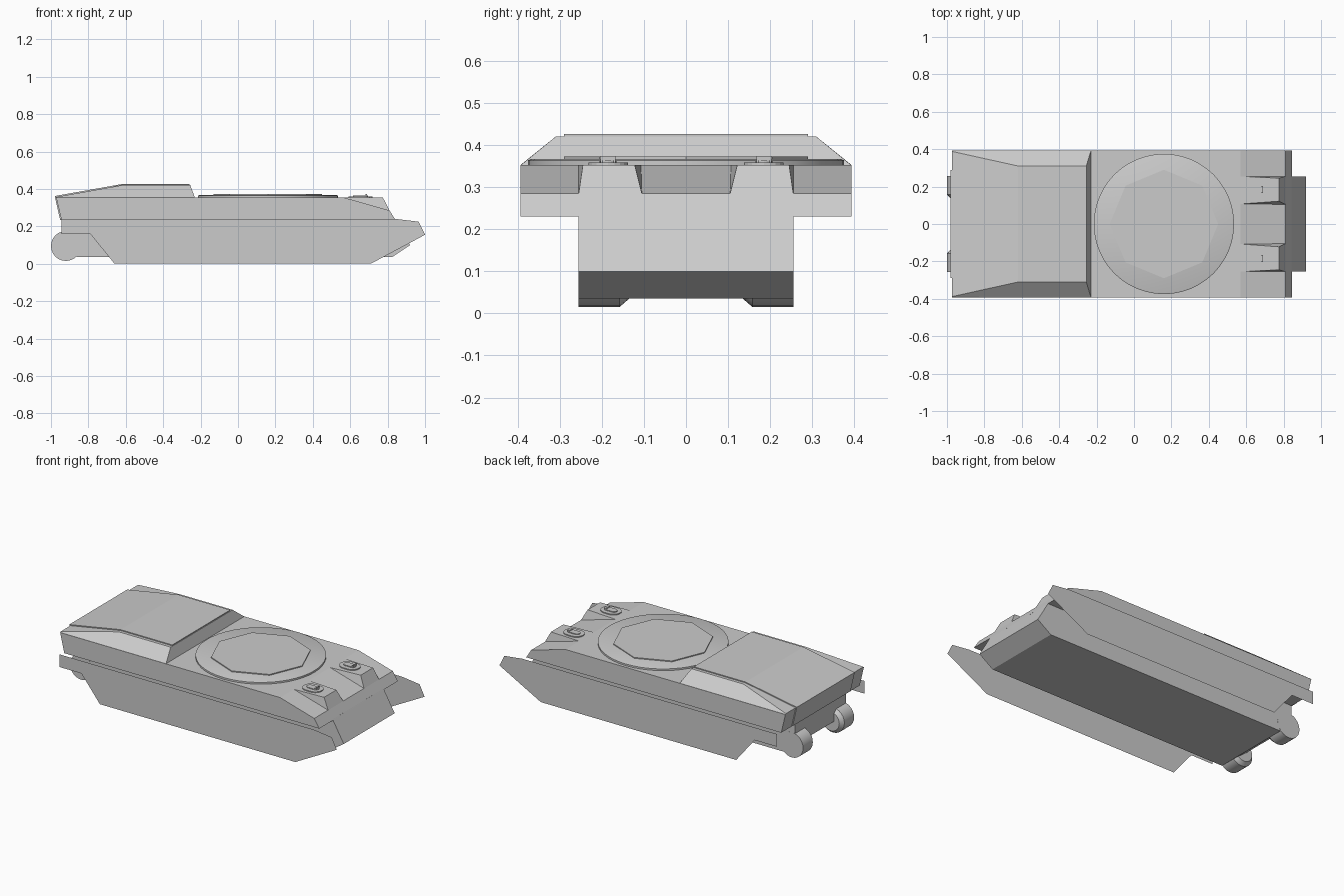
import bpy, bmesh, math

if "Cube" in bpy.data.objects:
    bpy.data.objects.remove(bpy.data.objects["Cube"])


def finish(name, bm, smooth=False):
    bmesh.ops.recalc_face_normals(bm, faces=bm.faces)
    me = bpy.data.meshes.new(name)
    bm.to_mesh(me)
    bm.free()
    ob = bpy.data.objects.new(name, me)
    bpy.context.collection.objects.link(ob)
    if smooth:
        bpy.ops.object.select_all(action='DESELECT')
        ob.select_set(True)
        bpy.context.view_layer.objects.active = ob
        bpy.ops.object.shade_smooth_by_angle(angle=math.radians(30))
    return ob


def loft(name, rings, smooth=False):
    """Closed solid through rings of equal point count."""
    bm = bmesh.new()
    loops = [[bm.verts.new(p) for p in r] for r in rings]
    n = len(loops[0])
    for a, b in zip(loops, loops[1:]):
        for i in range(n):
            j = (i + 1) % n
            bm.faces.new((a[i], a[j], b[j], b[i]))
    bm.faces.new(loops[0])
    bm.faces.new(loops[-1][::-1])
    return finish(name, bm, smooth)


def prism(name, profile, y0, y1):
    """Extrude an x-z profile along y."""
    return loft(name, [[(x, y, z) for x, z in profile] for y in (y0, y1)])


def hull(name, pts):
    bm = bmesh.new()
    for p in pts:
        bm.verts.new(p)
    bmesh.ops.convex_hull(bm, input=bm.verts[:])
    bmesh.ops.dissolve_limit(bm, angle_limit=0.01, verts=bm.verts[:], edges=bm.edges[:])
    return finish(name, bm)


def disc(cx, cy, z, r, n, rot=0.0):
    return [(cx + r * math.cos(rot + math.tau * i / n),
             cy + r * math.sin(rot + math.tau * i / n), z) for i in range(n)]


# Upper hull with sloped nose
prism("upper_hull", [(-0.972, 0.353), (-0.943, 0.23), (0.845, 0.23),
                     (0.81, 0.285), (0.57, 0.353)], -0.393, 0.393)

# Narrow lower hull
prism("lower_hull", [(-0.943, 0.24), (-0.943, 0.10), (-0.86, 0.036), (0.825, 0.036),
                     (0.92, 0.10), (0.842, 0.235)], -0.255, 0.255)

# Raised engine deck with bevelled flanks
hull("engine_deck", [(x, s * y, z) for s in (-1, 1) for x, y, z in (
    (-0.23, 0.393, 0.352), (-0.972, 0.393, 0.352), (-0.972, 0.388, 0.357),
    (-0.62, 0.31, 0.42), (-0.255, 0.31, 0.42))])

# Thin cover plate that follows the deck and wraps over the tail
prism("deck_plate", [(-0.258, 0.415), (-0.258, 0.426), (-0.62, 0.426), (-0.98, 0.362),
                     (-0.951, 0.235), (-0.94, 0.235), (-0.965, 0.355), (-0.62, 0.415)],
      -0.29, 0.29)

# Turret ring and its faceted cover
loft("turret_ring", [disc(0.16, 0, 0.35, 0.375, 48), disc(0.16, 0, 0.364, 0.375, 48),
                     disc(0.16, 0, 0.367, 0.368, 48)], True)
loft("turret_cover", [disc(0.16, 0, 0.36, 0.29, 8), disc(0.16, 0, 0.373, 0.29, 8)])

skirt = [(-0.945, 0.24), (-0.945, 0.16), (-0.79, 0.16), (-0.66, 0), (0.71, 0),
         (1.0, 0.155), (0.965, 0.225), (0.84, 0.24)]

for s, side in ((-1, "right"), (1, "left")):
    # Sheet side skirt
    bm = bmesh.new()
    bm.faces.new([bm.verts.new((x, s * 0.44, z)) for x, z in skirt])
    finish(side + "_skirt", bm)

    # Crew station housing on the nose
    hull(side + "_crew_housing", [(x, s * y, z) for x, y, z in (
        (0.57, 0.107, 0.353), (0.57, 0.255, 0.353), (0.81, 0.105, 0.285),
        (0.81, 0.255, 0.285), (0.775, 0.122, 0.353), (0.775, 0.245, 0.353),
        (0.70, 0.11, 0.285), (0.70, 0.25, 0.285))])

    # Rounded hatch with a lid and a small periscope
    def oval(hx, hy, z, n=10):
        r = hy
        pts = []
        for c, start in ((hx - r, -math.pi / 2), (r - hx, math.pi / 2)):
            pts += [(0.655 + c + r * math.cos(start + math.pi * i / n),
                     s * 0.185 + r * math.sin(start + math.pi * i / n), z)
                    for i in range(n + 1)]
        return pts

    loft(side + "_hatch", [oval(0.064, 0.047, 0.345), oval(0.064, 0.047, 0.359)])
    loft(side + "_hatch_lid", [oval(0.04, 0.02, 0.355), oval(0.04, 0.02, 0.364)])
    prism(side + "_periscope", [(0.675, 0.355), (0.69, 0.355), (0.69, 0.374), (0.68, 0.37)],
          s * 0.185 - 0.018, s * 0.185 + 0.018)

    # Rounded tail drum, tapered on the inner side
    loft(side + "_tail_drum", [
        [(-0.92 + r * math.cos(math.tau * i / 24), s * y, 0.095 + r * math.sin(math.tau * i / 24))
         for i in range(24)]
        for y, r in ((0.2555, 0.08), (0.158, 0.08), (0.135, 0.06))], True)
